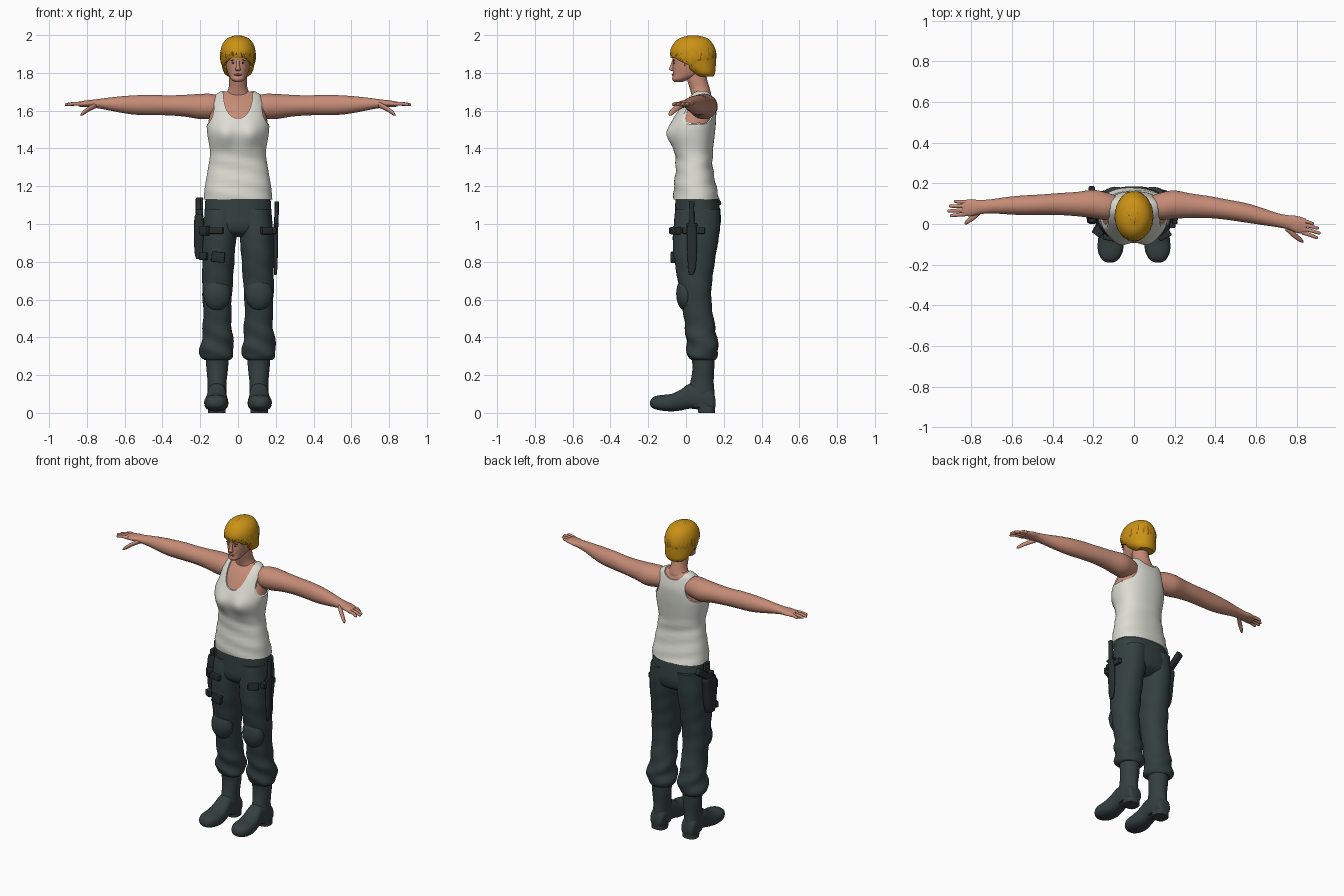
import bpy, bmesh, math, random
from mathutils import Vector, Euler

random.seed(4)

def material(name, *rgb):
    m = bpy.data.materials.new(name)
    m.diffuse_color = (*rgb, 1)
    return m

SKIN = material("skin", .56, .26, .18)
WHITE = material("off_white_cotton", .72, .72, .66)
CLOTH = material("dark_slate_cloth", .033, .05, .05)
BOOT = material("dark_boot_leather", .035, .05, .05)
GEAR = material("black_gear", .02, .028, .028)
HAIR = material("golden_hair", .60, .29, .008)
HAIR2 = material("brown_gold_hair", .30, .13, .006)
LIP = material("lip", .42, .13, .11)
EYE = material("eye_white", .7, .7, .68)
DARK = material("iris_brown", .04, .025, .02)

def finish(name, bm, mat):
    bmesh.ops.recalc_face_normals(bm, faces=bm.faces)
    me = bpy.data.meshes.new(name)
    bm.to_mesh(me)
    bm.free()
    me.materials.append(mat)
    ob = bpy.data.objects.new(name, me)
    bpy.context.collection.objects.link(ob)
    return ob

def loft(name, rings, mat, axis='z', n=32, power=2.0, steps=4, warp=None):
    """Skin of superellipse rings (t, c1, c2, r1, r2), smoothly interpolated."""
    P = [rings[0]] + list(rings) + [rings[-1]]
    dense = []
    for i in range(1, len(P) - 2):
        for s in range(steps):
            u = s / steps
            dense.append([.5 * (2*b + (c-a)*u + (2*a-5*b+4*c-d)*u*u + (3*b-a-3*c+d)*u**3)
                          for a, b, c, d in zip(*P[i-1:i+3])])
    dense.append(rings[-1])
    bm = bmesh.new()
    loops = []
    f = lambda v: math.copysign(abs(v) ** (2 / power), v)
    for t, c1, c2, r1, r2 in dense:
        loop = []
        for k in range(n):
            w = 2 * math.pi * (k + .5) / n
            a = c1 + max(r1, .002) * f(math.cos(w))
            b = c2 + max(r2, .002) * f(math.sin(w))
            co = Vector({'x': (t, a, b), 'y': (a, t, b), 'z': (a, b, t)}[axis])
            loop.append(bm.verts.new(warp(co) if warp else co))
        loops.append(loop)
    for p, q in zip(loops, loops[1:]):
        for k in range(n):
            bm.faces.new((p[k], p[(k+1) % n], q[(k+1) % n], q[k]))
    bm.faces.new(loops[0])
    bm.faces.new(loops[-1])
    return finish(name, bm, mat)

def R(z, cx, rx, yf, yb):
    return (z, cx, (yf + yb) / 2, rx, (yb - yf) / 2)

def ball(name, loc, size, mat):
    bm = bmesh.new()
    bmesh.ops.create_uvsphere(bm, u_segments=24, v_segments=14, radius=1)
    for v in bm.verts:
        v.co = Vector(loc) + v.co * Vector(size)
    return finish(name, bm, mat)

def box(name, loc, size, mat, rot=(0, 0, 0), bevel=.005):
    bm = bmesh.new()
    bmesh.ops.create_cube(bm, size=1)
    e = Euler(rot)
    for v in bm.verts:
        p = v.co * Vector(size)
        p.rotate(e)
        v.co = p + Vector(loc)
    bmesh.ops.bevel(bm, geom=bm.edges[:], offset=bevel, segments=2, affect='EDGES', profile=.5)
    return finish(name, bm, mat)

def prism_x(name, prof, mat, lo, hi):
    bm = bmesh.new()
    face = bm.faces.new([bm.verts.new((lo, y, z)) for y, z in prof])
    ext = bmesh.ops.extrude_face_region(bm, geom=[face])['geom']
    for v in ext:
        if isinstance(v, bmesh.types.BMVert):
            v.co.x = hi
    return finish(name, bm, mat)

def cut(ob, cutters):
    bpy.context.view_layer.objects.active = ob
    for c in cutters:
        m = ob.modifiers.new("cut", 'BOOLEAN')
        m.operation, m.solver, m.object = 'DIFFERENCE', 'EXACT', c
        bpy.ops.object.modifier_apply(modifier=m.name)
        bpy.data.objects.remove(c)

# Torso skin and tank top share one set of rings
def bust(co):
    if co.y < .03:
        co.y -= .024 * math.exp(-((abs(co.x) - .07) / .05) ** 2 - ((co.z - 1.475) / .06) ** 2)
    if co.z < 1.38:   # soft cloth folds
        co.y += .003 * math.sin(co.z * 75 + co.x * 14)
    return co

body = [(1.13, .182, -.066, .178), (1.2, .175, -.064, .16), (1.3, .158, -.054, .142),
        (1.38, .148, -.062, .142), (1.47, .162, -.086, .152), (1.53, .165, -.078, .158),
        (1.6, .15, -.046, .16), (1.65, .136, -.014, .15), (1.685, .118, .02, .138),
        (1.705, .085, .04, .122)]
top = loft("tank_top", [R(z, 0, rx, a, b) for z, rx, a, b in body], WHITE,
           n=64, power=2.3, warp=bust)
loft("chest_skin", [R(z - .004, 0, rx - .006, a + .007, b - .007) for z, rx, a, b in body[2:]],
     SKIN, n=64, power=2.3, warp=bust)
hole = lambda lo, hi, *e: loft("cutter", [(lo, *e), (hi, *e)], WHITE, 'y', 48, 2.3, 1)
cutters = [hole(-.3, .06, 0, 1.72, .079, .16), hole(.055, .3, 0, 1.735, .077, .075)]
for s in (-1, 1):
    cutters += [hole(-.3, .08, s * .205, 1.63, .078, .115), hole(.075, .3, s * .205, 1.62, .112, .1)]
cut(top, cutters)

# Neck and head
loft("neck", [(1.66, 0, .083, .085, .05), (1.69, 0, .08, .064, .053), (1.72, 0, .072, .05, .053),
              (1.77, 0, .058, .047, .053), (1.83, 0, .055, .045, .05)], SKIN)
loft("head", [R(1.751, 0, .016, -.06, -.02), R(1.765, 0, .036, -.073, .015), R(1.79, 0, .05, -.07, .08),
              R(1.82, 0, .06, -.071, .115), R(1.86, 0, .066, -.07, .13), R(1.9, 0, .068, -.072, .135),
              R(1.94, 0, .062, -.055, .125), R(1.97, 0, .04, -.02, .09)], SKIN, power=2.1)
loft("nose", [(1.872, 0, -.064, .007, .007), (1.835, 0, -.073, .010, .012),
              (1.82, 0, -.077, .014, .014), (1.81, 0, -.07, .010, .008)], SKIN, n=16)
ball("lips", (0, -.067, 1.790), (.02, .009, .006), LIP)
for s in (-1, 1):
    ball("eye", (s * .026, -.063, 1.853), (.012, .004, .005), EYE)
    ball("iris", (s * .026, -.0655, 1.853), (.005, .003, .0048), DARK)
    box("eyebrow", (s * .028, -.066, 1.867), (.026, .008, .005), HAIR2, (0, s * .12, s * .25), .002)

# Hair cap, cut open at the face, with layered locks
cap = loft("hair_cap", [(1.78, 0, .1, .052, .045), (1.80, 0, .09, .074, .064), (1.84, 0, .06, .086, .098),
                        (1.88, 0, .041, .092, .118), (1.92, 0, .037, .092, .12), (1.96, 0, .038, .078, .1),
                        (1.985, 0, .04, .052, .07), (1.998, 0, .04, .015, .02)], HAIR, n=48)
cut(cap, [prism_x("cutter", [(-.3, 1.872), (-.06, 1.88), (-.03, 1.86), (.015, 1.84), (.035, 1.74), (-.3, 1.7)],
                  HAIR, -.2, .2)])

def locks(name, count, mat, lift):
    bm = bmesh.new()
    for _ in range(count):
        a = random.uniform(0, 2 * math.pi)
        front = max(0, -math.sin(a))
        end = 2.25 - .65 * min(1, front * 1.3) + random.uniform(-.2, .06)
        start, k = random.uniform(.1, .5), lift + random.uniform(0, .022)
        bend, w, prev = random.uniform(-.35, .35), random.uniform(.09, .18), None
        for i in range(9):
            u = i / 8
            ph = start + (end - start) * u
            half = w * (math.sin(math.pi * (.12 + .86 * u)) + .05) / max(.35, math.sin(ph))
            row = []
            for j in (-1, 0, 1):
                az = a + bend * u * u + j * half
                r = k + (.014 if j == 0 else -.008)
                row.append(bm.verts.new((.093 * r * math.sin(ph) * math.cos(az),
                                         .038 + .121 * r * math.sin(ph) * math.sin(az),
                                         1.889 + .109 * min(r, 1.018) * math.cos(ph))))
            if prev:
                for j in (0, 1):
                    bm.faces.new((prev[j], row[j], row[j+1], prev[j+1]))
            prev = row
    return finish(name, bm, mat)

locks("hair_locks", 75, HAIR, 1.0)
locks("hair_dark_locks", 14, HAIR2, 1.0)

# Arms and hands: (|x|, z, depth radius, height radius), depth path differs per side
arm = [(.09, 1.62, .055, .055), (.14, 1.623, .068, .066), (.2, 1.622, .07, .067), (.28, 1.626, .06, .058),
       (.37, 1.628, .054, .053), (.46, 1.63, .05, .054), (.55, 1.63, .048, .051), (.63, 1.633, .042, .042),
       (.70, 1.636, .035, .031), (.76, 1.637, .035, .022), (.80, 1.637, .042, .018), (.845, 1.634, .038, .013)]
depth = {1: (.085, .088, .095, .09, .083, .07, .055, .037, .02, .008, -.002, -.012),
         -1: (.085, .088, .098, .098, .098, .095, .092, .09, .087, .083, .08, .078)}
for s, side in ((1, "left"), (-1, "right")):
    ys = depth[s]
    loft(side + "_arm", [(s * x, y, z, a, b) for (x, z, a, b), y in zip(arm, ys)], SKIN, 'x')
    yb, lean = ys[-1], (-.02 if s > 0 else -.002)
    for i, (off, tip) in enumerate(((.029, .885), (.01, .91), (-.01, .917), (-.029, .905))):
        loft(f"{side}_finger", [(s * .825, yb + off, 1.635, .011, .011),
                                (s * (.825 + tip) / 2, yb + off * 1.1 + lean / 2, 1.637, .0095, .0095),
                                (s * (tip - .008), yb + off * 1.2 + lean, 1.632, .008, .008),
                                (s * tip, yb + off * 1.2 + lean, 1.63, .003, .003)], SKIN, 'x', 12)
    loft(side + "_thumb", [(s * .745, yb - .003, 1.632, .018, .016), (s * .785, yb - .04, 1.612, .017, .014),
                           (s * .82, yb - .066, 1.588, .013, .012), (s * .833, yb - .075, 1.577, .004, .004)],
         SKIN, 'x', 14)

# Trousers: hips and two legs
loft("trouser_hips", [R(1.15, 0, .172, -.055, .168), R(1.05, 0, .178, -.06, .184), R(1.0, 0, .18, -.062, .183),
                      R(.96, 0, .165, -.05, .168), R(.93, 0, .08, -.01, .12)], CLOTH, n=48, power=2.3)

def creases(co):
    k = .004 * math.exp(-((co.z - .36) / .12) ** 2) + .0015
    co.y += k * math.sin(co.z * 62 + co.x * 25)
    co.x += k * math.sin(co.z * 48 + co.y * 20)
    return co

for s, side in ((1, "left"), (-1, "right")):
    legs = [R(1.08, s*.088, .086, -.055, .182), R(.96, s*.097, .09, -.068, .178), R(.85, s*.103, .087, -.068, .16),
            R(.75, s*.106, .083, -.052, .145), R(.65, s*.11, .08, -.035, .134), R(.55, s*.11, .074, -.018, .138),
            R(.45, s*.109, .077, -.004, .155), R(.38, s*.111, .084, .002, .165), R(.33, s*.112, .09, .006, .172),
            R(.295, s*.112, .084, .012, .162), R(.28, s*.112, .066, .025, .15)]
    loft(side + "_trouser_leg", legs, CLOTH, n=40, power=2.2, warp=creases)
    ball(side + "_knee_pad", (s * .111, -.002, .63), (.072, .05, .09), CLOTH)
    # Boots: shaft, upturned foot, heel
    loft(side + "_boot_shaft", [R(.31, s*.111, .062, .025, .152), R(.24, s*.11, .058, .034, .15),
                                R(.16, s*.111, .05, .022, .147), R(.1, s*.112, .05, .0, .152),
                                R(.03, s*.112, .046, .02, .152)], BOOT)
    foot = [(.156, .03, .07, .03), (.14, .012, .12, .045), (.08, .016, .15, .05), (.02, .022, .155, .05),
            (-.03, .012, .122, .056), (-.08, .008, .1, .063), (-.13, .012, .095, .062),
            (-.165, .02, .088, .048), (-.183, .03, .075, .03), (-.19, .042, .06, .01)]
    loft(side + "_boot_foot", [(y, s * (.112 + max(0, -y) * .03), (a + b) / 2, r, (b - a) / 2)
                               for y, a, b, r in foot], BOOT, 'y', power=2.5)
    loft(side + "_boot_heel", [R(0, s*.112, .046, .065, .153), R(.03, s*.112, .046, .06, .155)],
         BOOT, power=2.6, steps=1)

# Thigh holster with pistol on the right side
loft("holster", [R(.815, -.2, .022, .01, .07), R(.86, -.205, .026, .005, .085), R(.97, -.206, .027, .0, .1),
                 R(1.03, -.206, .025, .005, .11), R(1.05, -.206, .02, .01, .105)], GEAR, n=24, power=4)
box("holster_hanger", (-.192, .06, 1.07), (.016, .05, .14), GEAR)
box("pistol_slide", (-.208, .055, 1.05), (.03, .06, .06), GEAR)
box("pistol_grip", (-.208, .125, 1.09), (.032, .13, .045), GEAR, (.6, 0, 0), .01)
box("upper_pouch", (-.115, -.068, .965), (.075, .03, .035), GEAR, (0, 0, -.2))
box("upper_buckle", (-.172, -.035, .965), (.05, .05, .05), GEAR, (0, 0, -.7))
box("lower_pouch", (-.105, -.066, .825), (.07, .028, .055), GEAR, (0, .1, -.1))
box("lower_buckle", (-.172, -.02, .83), (.045, .07, .04), GEAR, (0, 0, -.5))

# Sheathed knife and strap on the left side
loft("knife_sheath", [R(.73, .198, .006, .018, .034), R(.76, .199, .009, .012, .05), R(.87, .2, .012, .006, .058),
                      R(.99, .2, .013, .006, .055)], GEAR, n=20, power=3)
loft("knife_handle", [R(.98, .202, .011, .015, .045), R(1.05, .204, .012, .018, .044), R(1.1, .205, .011, .016, .044),
                      R(1.12, .205, .012, .014, .046)], GEAR, n=16, power=3)
box("knife_guard", (.201, .03, .995), (.026, .062, .014), GEAR)
box("knife_strap", (.188, .04, .965), (.03, .12, .035), GEAR)
box("knife_buckle", (.15, -.055, .965), (.065, .035, .04), GEAR, (0, 0, .5))

# Smooth shading with crisp edges
bpy.ops.object.select_all(action='DESELECT')
for ob in bpy.context.collection.objects:
    ob.select_set(True)
    bpy.context.view_layer.objects.active = ob
bpy.ops.object.shade_smooth_by_angle(angle=math.radians(40))
